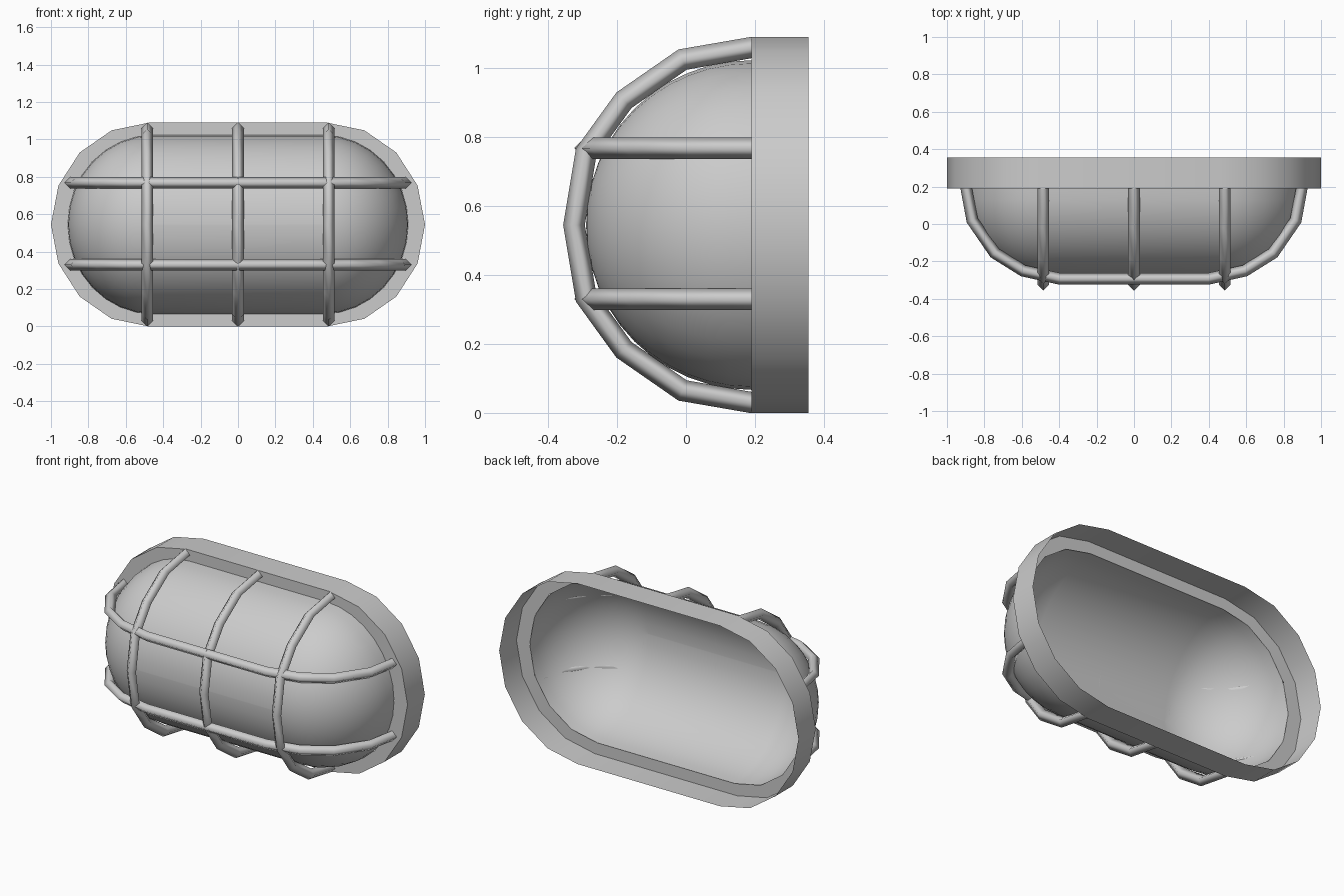
import bpy, bmesh, math
from mathutils import Vector

if "Cube" in bpy.data.objects:
    bpy.data.objects.remove(bpy.data.objects["Cube"])

MID_Z = 0.545      # height of the long axis
FLANGE_Y = 0.19    # plane where cage and dome meet the base
BACK_Y = 0.355


def stadium(y, straight, rx, rz, seg):
    """Closed outline: two half ellipses joined by straight sides."""
    pts = []
    for side in (1, -1):
        for i in range(seg + 1):
            a = math.pi * i / seg
            pts.append(Vector((side * (straight + rx * math.sin(a)), y,
                               MID_Z + side * rz * math.cos(a))))
    return pts


def make_object(name, rings, closed=True, cap=False, angle=None):
    """Skin a list of equal rings into one surface."""
    bm = bmesh.new()
    vr = [[bm.verts.new(p) for p in ring] for ring in rings]
    n = len(vr[0])
    for a, b in zip(vr, vr[1:]):
        for i in range(n):
            j = (i + 1) % n
            bm.faces.new((a[i], a[j], b[j], b[i]))
    if cap:
        bm.faces.new(vr[-1])
    bmesh.ops.remove_doubles(bm, verts=bm.verts, dist=1e-5)
    bmesh.ops.recalc_face_normals(bm, faces=bm.faces)
    for f in bm.faces:
        f.smooth = True
    me = bpy.data.meshes.new(name)
    bm.to_mesh(me)
    bm.free()
    ob = bpy.data.objects.new(name, me)
    bpy.context.collection.objects.link(ob)
    if angle:
        bpy.ops.object.select_all(action='DESELECT')
        ob.select_set(True)
        bpy.context.view_layer.objects.active = ob
        bpy.ops.object.shade_smooth_by_angle(angle=math.radians(angle))
    return ob


def cage_bar(name, half, to_3d, out_axis, r=0.031):
    """Four-sided bar along a planar path; half = points (u, y) of one side."""
    path = [Vector(p) for p in half]
    path += [Vector((-u, y)) for u, y in reversed(half) if u > 1e-6]
    rings = []
    for i, p in enumerate(path):
        if i in (0, len(path) - 1):
            m = Vector((1 if i == 0 else -1, 0)) * r
        else:
            d0 = (p - path[i - 1]).normalized()
            d1 = (path[i + 1] - p).normalized()
            n0, n1 = Vector((-d0.y, d0.x)), Vector((-d1.y, d1.x))
            m = (n0 + n1).normalized()
            m = -m * (r / m.dot(n0))
            if m.dot(p - Vector((0, FLANGE_Y))) < 0:
                m = -m
        rings.append([to_3d(p + m), to_3d(p) + out_axis * r,
                      to_3d(p - m), to_3d(p) - out_axis * r])
    return make_object(name, rings)


# base: open-backed wall with a flat front flange
make_object("base_rim", [
    stadium(BACK_Y, 0.475, 0.525, 0.545, 8),
    stadium(FLANGE_Y, 0.475, 0.525, 0.545, 8),
    stadium(FLANGE_Y, 0.46, 0.452, 0.475, 8)], angle=40)

# glass dome, hollow at the back
STEPS = 12
rings = []
for k in range(STEPS):
    t = math.pi / 2 * k / STEPS
    s = math.cos(t)
    rings.append(stadium(FLANGE_Y - 0.48 * math.sin(t), 0.455,
                         0.455 * s, 0.478 * s, 16))
rings.append(stadium(FLANGE_Y - 0.48, 0.455, 0.002, 0.002, 16))
make_object("glass_dome", rings, cap=True)

# upright cage bars
upright = [(0.515, 0.19), (0.48, -0.01), (0.362, -0.18), (0.21, -0.29), (0, -0.325)]
for i, x in enumerate((-0.485, 0, 0.485)):
    cage_bar(f"upright_bar_{i + 1}", upright,
             lambda p, x=x: Vector((x, p.y, MID_Z + p.x)), Vector((1, 0, 0)))

# long cage bars
long_path = [(0.897, 0.19), (0.865, 0.02), (0.745, -0.155), (0.593, -0.25), (0.398, -0.293)]
for i, z in enumerate((0.33, 0.768)):
    cage_bar(f"long_bar_{i + 1}", long_path,
             lambda p, z=z: Vector((p.x, p.y, z)), Vector((0, 0, 1)))
